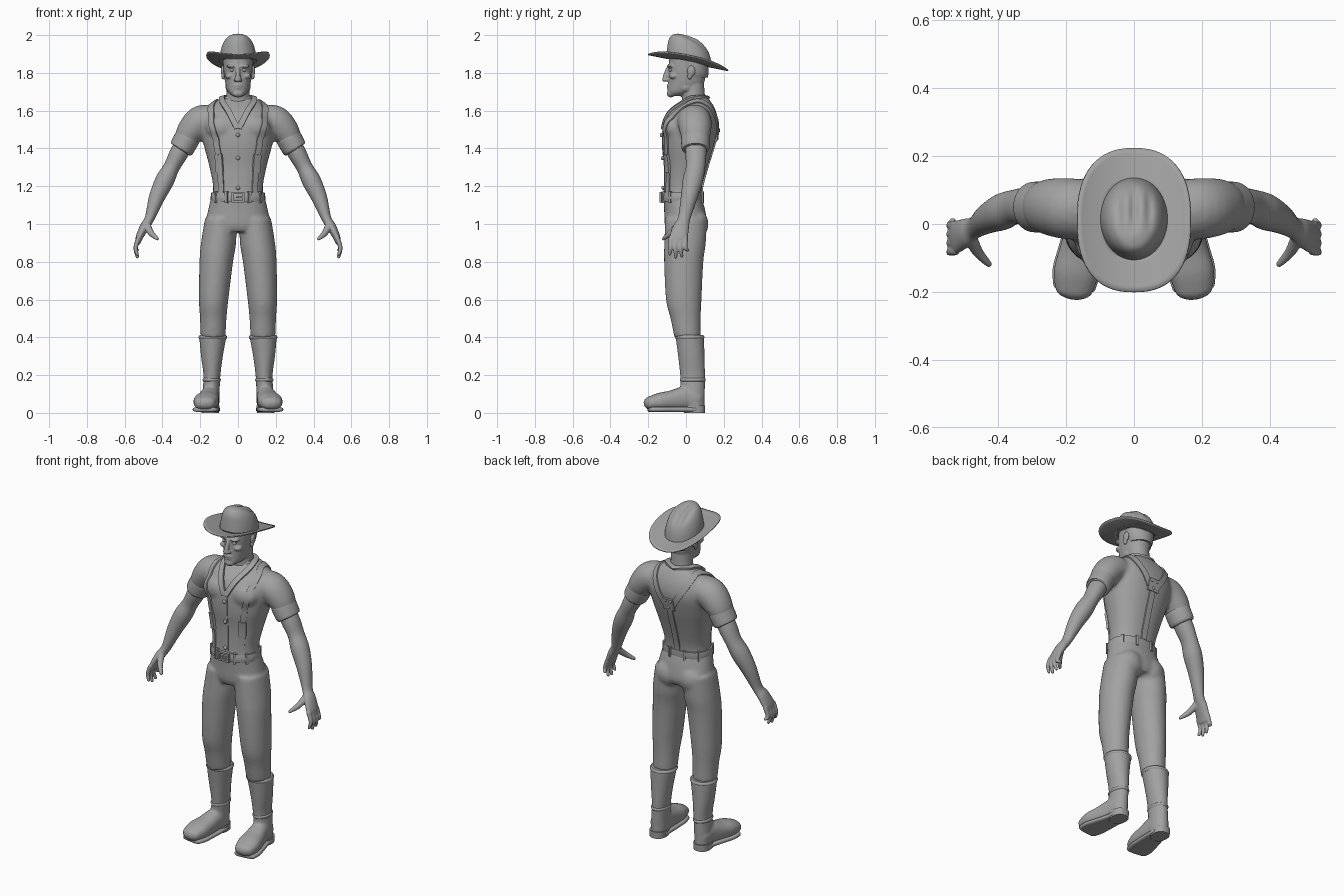
import bpy
import bmesh
import math
from mathutils import Vector, Matrix
from mathutils.bvhtree import BVHTree

default_cube = bpy.data.objects.get("Cube")
if default_cube:
    bpy.data.objects.remove(default_cube, do_unlink=True)

UP = (0, 0, 1)
clay = bpy.data.materials.new("clay_grey")
clay.use_nodes = True
clay.diffuse_color = (0.36, 0.36, 0.36, 1)
clay.node_tree.nodes["Principled BSDF"].inputs["Base Color"].default_value = clay.diffuse_color


def spline(points, steps=5):
    """Smooth curve through tuples of any length."""
    out = []
    last = len(points) - 1
    for i in range(last):
        a, b = points[max(i - 1, 0)], points[i]
        c, d = points[i + 1], points[min(i + 2, last)]
        for k in range(steps):
            t = k / steps
            out.append([q + t / 2 * (r - p + t * (2 * p - 5 * q + 4 * r - s + t * (3 * q - p - 3 * r + s)))
                        for p, q, r, s in zip(a, b, c, d)])
    return out + [list(points[last])]


def loft(bm, rings, axis=None, depth=(0, 1, 0), power=1.0, dome=False, sides=32):
    """Skin over rings of (x, y, z, width radius, depth radius)."""
    rows = spline(rings)
    centres = [Vector(r[:3]) for r in rows]
    last = len(rows) - 1
    depth = Vector(depth)
    sections = []
    for i, row in enumerate(rows):
        t = Vector(axis) if axis else (centres[min(i + 1, last)] - centres[max(i - 1, 0)]).normalized()
        v = (depth - t * depth.dot(t)).normalized()
        sections.append((centres[i], t, v.cross(t), v, row[3], row[4]))
    if dome:
        def cap(section, sign):
            c, t, u, v, ra, rb = section
            reach = min(ra, rb) * sign
            return [(c + t * reach * math.sin(a), t, u, v, ra * math.cos(a), rb * math.cos(a))
                    for a in (0.4, 0.8, 1.2, 1.45)]
        sections = cap(sections[0], -1)[::-1] + sections + cap(sections[-1], 1)
    loops = []
    for c, t, u, v, ra, rb in sections:
        loop = []
        for k in range(sides):
            ca, sa = math.cos(math.tau * k / sides), math.sin(math.tau * k / sides)
            loop.append(bm.verts.new(c + u * ra * math.copysign(abs(ca) ** power, ca)
                                     + v * rb * math.copysign(abs(sa) ** power, sa)))
        loops.append(loop)
    for low, high in zip(loops, loops[1:]):
        for k in range(sides):
            n = (k + 1) % sides
            bm.faces.new((low[k], low[n], high[n], high[k]))
    bm.faces.new(loops[0][::-1])
    bm.faces.new(loops[-1])


def blob(bm, place, size):
    matrix = Matrix.Translation(place) @ Matrix.Diagonal((*size, 1))
    bmesh.ops.create_uvsphere(bm, u_segments=16, v_segments=10, radius=1, matrix=matrix)


def block(bm, place, size):
    matrix = Matrix.Translation(place) @ Matrix.Diagonal((*size, 1))
    bmesh.ops.create_cube(bm, size=1, matrix=matrix)


def finish(name, bm, voxel=0, mirror=False, smooth=4, thickness=0):
    """Turn a bmesh into an object, optionally fused by a voxel remesh."""
    bmesh.ops.recalc_face_normals(bm, faces=bm.faces)
    mesh = bpy.data.meshes.new(name)
    bm.to_mesh(mesh)
    bm.free()
    obj = bpy.data.objects.new(name, mesh)
    bpy.context.collection.objects.link(obj)
    mesh.materials.append(clay)
    bpy.ops.object.select_all(action="DESELECT")
    obj.select_set(True)
    bpy.context.view_layer.objects.active = obj
    bpy.ops.object.shade_smooth_by_angle(angle=math.radians(40))
    if thickness:
        obj.modifiers.new("Thickness", "SOLIDIFY").thickness = thickness
    if voxel:
        fuse = obj.modifiers.new("Fuse", "REMESH")
        fuse.mode = "VOXEL"
        fuse.voxel_size = voxel
        fuse.use_smooth_shade = True
        soften = obj.modifiers.new("Soften", "SMOOTH")
        soften.iterations = smooth
    if mirror:
        obj.modifiers.new("Mirror", "MIRROR")
    return obj


# Shirt: torso fused with both short sleeves
bm = bmesh.new()
loft(bm, [(0, -.02, 1.13, .137, .1), (0, -.015, 1.2, .132, .1), (0, 0, 1.31, .153, .115),
          (0, .012, 1.42, .182, .137), (0, .026, 1.52, .2, .145), (0, .036, 1.59, .185, .125),
          (0, .052, 1.64, .135, .085), (0, .06, 1.67, .08, .055)], axis=UP, power=0.88)
for side in (1, -1):
    loft(bm, [(side * .1, .04, 1.545, .075, .085), (side * .19, .045, 1.545, .085, .09),
              (side * .25, .05, 1.49, .075, .083), (side * .285, .05, 1.425, .058, .066)], dome=True)
    blob(bm, (side * .08, -.07, 1.51), (.09, .055, .07))
shirt = finish("shirt", bm, voxel=0.01)

# Rolled sleeve cuffs
bm = bmesh.new()
loft(bm, [(.262, .05, 1.466, .06, .068), (.266, .05, 1.46, .067, .075), (.288, .05, 1.42, .067, .075),
          (.3, .05, 1.398, .064, .072), (.303, .05, 1.393, .054, .06)])
finish("sleeve_cuffs", bm, mirror=True)

# Arms with hands
bm = bmesh.new()
loft(bm, [(.27, .05, 1.45, .05, .055), (.315, .052, 1.37, .049, .056), (.352, .05, 1.3, .043, .051),
          (.388, .036, 1.23, .05, .054), (.43, .016, 1.14, .042, .044), (.468, -.01, 1.03, .026, .033),
          (.495, -.025, .985, .025, .042), (.52, -.038, .935, .02, .048), (.53, -.043, .905, .015, .046)],
     dome=True)
for i, tip in enumerate((.84, .825, .83, .862)):
    y = -.08 + .026 * i
    loft(bm, [(.526, y, .925, .013, .013), (.542, y - .002, .875, .012, .012),
              (.533, y + .006 * (i - 1), tip, .009, .009)], dome=True, sides=12)
loft(bm, [(.483, -.035, 1, .02, .02), (.462, -.08, .955, .017, .016), (.428, -.118, .922, .01, .01)],
     dome=True, sides=12)
finish("arms", bm, voxel=0.005, mirror=True, smooth=3)

# Head and neck
bm = bmesh.new()
loft(bm, [(0, .05, 1.6, .08, .07), (0, .04, 1.67, .063, .062), (0, .035, 1.75, .06, .06)], axis=UP)
loft(bm, [(0, -.055, 1.678, .028, .038), (0, -.03, 1.7, .052, .067), (0, -.002, 1.74, .066, .093),
          (0, .006, 1.79, .074, .099), (0, .01, 1.84, .078, .102), (0, .015, 1.89, .078, .1),
          (0, .015, 1.93, .06, .07)], axis=UP, power=0.92)
loft(bm, [(0, -.09, 1.825, .011, .014), (0, -.106, 1.79, .012, .014), (0, -.115, 1.763, .017, .011)],
     dome=True, sides=16)
blob(bm, (0, -.08, 1.69), (.03, .022, .02))
blob(bm, (0, -.092, 1.733), (.024, .011, .006))
blob(bm, (0, -.09, 1.72), (.022, .011, .007))
for side in (1, -1):
    blob(bm, (side * .034, -.083, 1.836), (.028, .02, .009))
    blob(bm, (side * .045, -.064, 1.783), (.024, .026, .016))
    blob(bm, (side * .014, -.105, 1.762), (.009, .012, .008))
    blob(bm, (side * .05, .0, 1.725), (.016, .03, .025))
finish("head", bm, voxel=0.005, smooth=2)

bm = bmesh.new()
blob(bm, (.031, -.08, 1.815), (.014, .012, .009))
finish("eyes", bm, mirror=True)
bm = bmesh.new()
blob(bm, (.08, .028, 1.81), (.011, .022, .03))
blob(bm, (.079, .02, 1.782), (.009, .013, .018))
finish("ears", bm, voxel=0.004, mirror=True, smooth=2)

# Short hair at the back of the skull
bm = bmesh.new()
loft(bm, [(0, .045, 1.775, .066, .07), (0, .045, 1.8, .076, .074), (0, .04, 1.84, .081, .079),
          (0, .035, 1.89, .08, .08)], axis=UP)
finish("hair", bm)

# Trousers
bm = bmesh.new()
loft(bm, [(0, -.02, 1.15, .14, .1), (0, -.008, 1.08, .157, .108), (0, 0, 1, .17, .113),
          (0, 0, .96, .15, .1)], axis=UP, power=0.92)
for side in (1, -1):
    loft(bm, [(side * .09, 0, 1.03, .085, .11), (side * .103, -.005, .9, .093, .11),
              (side * .115, -.012, .8, .089, .104), (side * .129, -.012, .6, .078, .094),
              (side * .131, -.002, .5, .07, .08), (side * .132, .008, .4, .066, .07)], axis=UP)
    blob(bm, (side * .075, .045, 1), (.08, .075, .085))
finish("trousers", bm, voxel=0.01)

# Boots: shaft and foot fused, with folded bands, sole and heel
foot = [(.145, .05, .072, .046, .05), (.148, 0, .078, .05, .062), (.16, -.08, .066, .06, .052),
        (.17, -.14, .06, .066, .046), (.176, -.188, .052, .058, .036)]
bm = bmesh.new()
loft(bm, [(.133, .02, .41, .073, .076), (.138, .028, .3, .058, .07), (.138, .035, .2, .045, .066),
          (.142, .036, .12, .045, .064), (.145, .038, .03, .046, .06)], axis=UP)
loft(bm, foot, depth=UP, power=0.85, dome=True)
finish("boots", bm, voxel=0.008, mirror=True, smooth=3)
bm = bmesh.new()
for x, y, z, ra, rb in ((.133, .02, .4, .073, .075), (.139, .036, .175, .046, .066)):
    loft(bm, [(x, y, z - .012, ra - .004, rb - .004), (x, y, z, ra + .003, rb + .003),
              (x, y, z + .012, ra - .004, rb - .004)], axis=UP)
finish("boot_bands", bm, mirror=True)
bm = bmesh.new()
loft(bm, [(x, y, .018, ra + .004, .014) for x, y, z, ra, rb in foot], depth=UP, power=0.6, dome=True)
loft(bm, [(.146, .045, 0, .046, .055), (.146, .044, .04, .048, .058)], axis=UP, power=0.8)
finish("boot_soles", bm, mirror=True)

# Belt with loops and buckle
bm = bmesh.new()
loft(bm, [(0, -.02, 1.118, .143, .106), (0, -.02, 1.142, .145, .108), (0, -.018, 1.166, .141, .106)],
     axis=UP, power=0.88)
for angle in (35, 70, 110, 145, 215, 245, 295, 325):
    a = math.radians(angle)
    place = Matrix.Translation((.14 * math.cos(a), .108 * math.sin(a) - .02, 1.142))
    bmesh.ops.create_cube(bm, size=1, matrix=place @ Matrix.Rotation(a, 4, "Z")
                          @ Matrix.Diagonal((.022, .014, .06, 1)))
finish("belt", bm)
bm = bmesh.new()
for sign in (1, -1):
    block(bm, (sign * .03, -.132, 1.142), (.01, .014, .054))
    block(bm, (0, -.132, 1.142 + sign * .022), (.066, .014, .01))
block(bm, (.01, -.134, 1.142), (.04, .01, .008))
finish("belt_buckle", bm)

# Strips that lie on the shirt surface
bpy.context.view_layer.update()
surface = BVHTree.FromObject(shirt, bpy.context.evaluated_depsgraph_get())


def strap(name, guide, half, height=.007, mirror=True):
    spots = [surface.find_nearest(Vector(p))[:2] for p in spline(guide, 8)]
    last = len(spots) - 1
    bm = bmesh.new()
    rows = []
    for i, (spot, normal) in enumerate(spots):
        along = spots[min(i + 1, last)][0] - spots[max(i - 1, 0)][0]
        across = along.cross(normal).normalized() * half
        edges = [surface.find_nearest(spot + across * s)[0] for s in (-1, 0, 1)]
        rows.append([bm.verts.new(p + normal * height) for p in edges]
                    + [bm.verts.new(p - normal * .006) for p in edges[::-1]])
    for a, b in zip(rows, rows[1:]):
        for k in range(6):
            n = (k + 1) % 6
            bm.faces.new((a[k], a[n], b[n], b[k]))
    bm.faces.new(rows[0])
    bm.faces.new(rows[-1][::-1])
    finish(name, bm, mirror=mirror)


strap("suspenders", [(.117, -.14, 1.165), (.128, -.15, 1.33), (.143, -.14, 1.48), (.16, -.06, 1.63),
                     (.15, .06, 1.7), (.11, .17, 1.6), (.02, .22, 1.44)], .017)
strap("suspender_clips", [(.122, -.14, 1.27), (.128, -.15, 1.36)], .021, .013)
strap("back_strap", [(0, .2, 1.44), (0, .18, 1.3), (0, .12, 1.165)], .018, mirror=False)
strap("back_patch", [(0, .22, 1.5), (0, .22, 1.42)], .036, .011, mirror=False)
strap("shirt_placket", [(0, -.16, 1.51), (0, -.16, 1.35), (0, -.14, 1.17)], .016, .003, mirror=False)
strap("collar_flaps", [(.004, -.16, 1.51), (.045, -.1, 1.59), (.085, -.01, 1.655), (.075, .07, 1.7),
                       (0, .12, 1.69)], .015, .012)

# Collar standing around the neck
bm = bmesh.new()
loft(bm, [(0, .05, 1.63, .09, .075), (0, .05, 1.655, .082, .068), (0, .052, 1.675, .075, .06)], axis=UP)
finish("collar", bm)

# Shirt buttons and patch studs
bm = bmesh.new()
for x, y, z in ((0, -.2, 1.475), (0, -.2, 1.34), (0, -.2, 1.195), (.022, .25, 1.48), (-.022, .25, 1.48),
                (0, .25, 1.43)):
    spot = surface.find_nearest((x, y, z))[0]
    blob(bm, spot + Vector((0, math.copysign(.006, y), 0)), (.011, .009, .011))
finish("buttons", bm)

# Hat brim: rounded sheet with raised sides and a lower back
bm = bmesh.new()
loops = []
for step in range(7):
    r = 0.52 + 0.08 * step
    loop = []
    for k in range(64):
        ca, sa = math.cos(math.tau * k / 64), math.sin(math.tau * k / 64)
        x = .166 * r * math.copysign(abs(ca) ** .82, ca)
        y = .012 + .212 * r * math.copysign(abs(sa) ** .82, sa)
        loop.append(bm.verts.new((x, y, 1.86 - .2 * y + .04 * (x / .166) ** 2)))
    loops.append(loop)
for inner, outer in zip(loops, loops[1:]):
    for k in range(64):
        n = (k + 1) % 64
        bm.faces.new((inner[k], inner[n], outer[n], outer[k]))
finish("hat_brim", bm, thickness=.006)

# Hat crown, creased from the peak toward the back
bm = bmesh.new()
loft(bm, [(0, .015, 1.864, .1, .121), (0, .014, 1.91, .094, .114), (0, .008, 1.955, .08, .1),
          (0, 0, 1.985, .058, .074), (0, -.006, 1.998, .03, .04), (0, -.008, 2.002, .003, .004)],
     axis=UP, sides=64)
for v in bm.verts:
    top = min(max((v.co.z - 1.93) / .05, 0), 1)
    crease = math.exp(-(v.co.x / .014) ** 2) + .7 * math.exp(-((abs(v.co.x) - .045) / .012) ** 2)
    back = min(max((v.co.y + .03) / .06, 0), 1)
    v.co.z -= .2 * v.co.y + .014 * crease * top * back
finish("hat_crown", bm)
